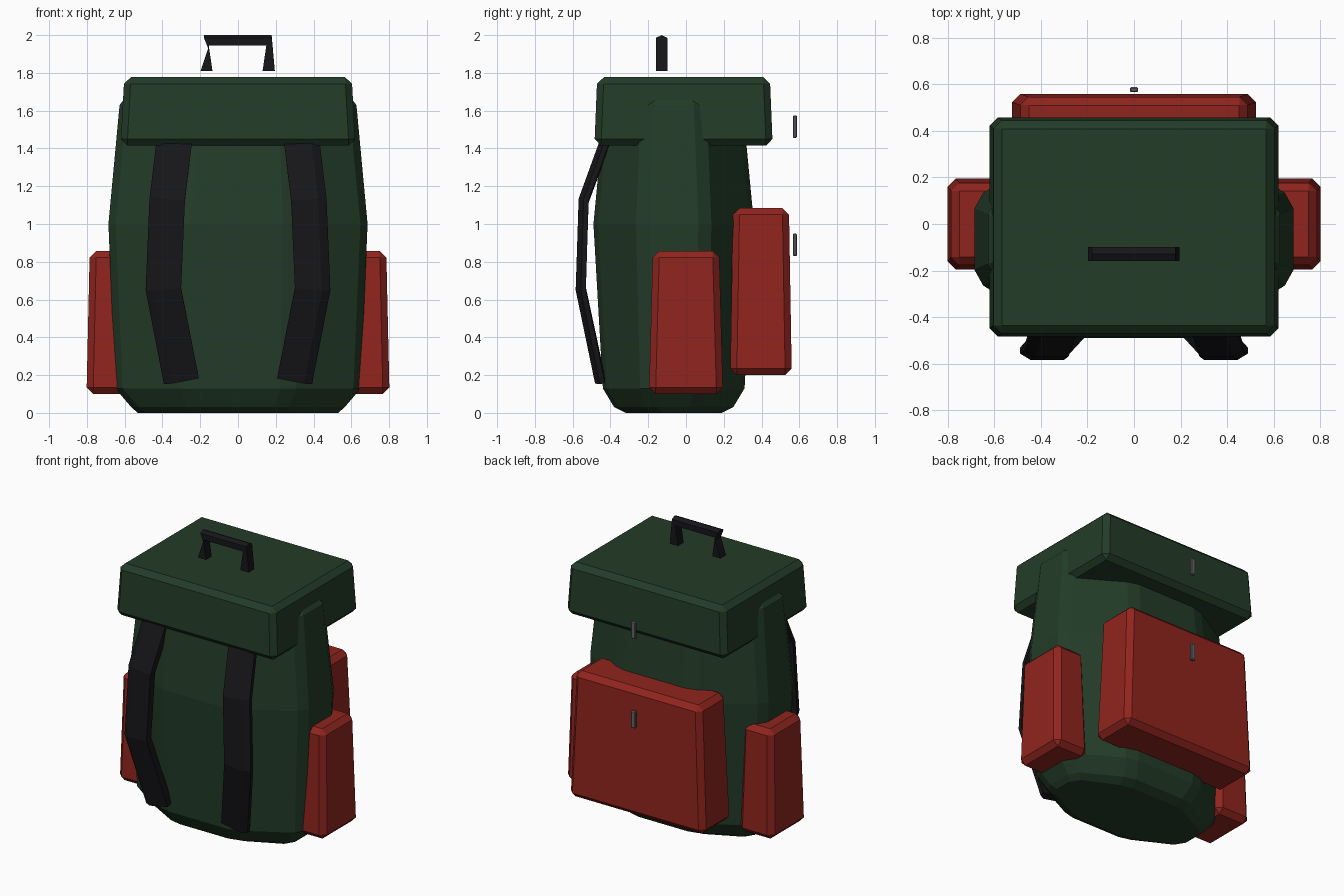
import bpy, bmesh, math
from mathutils import Vector

if "Cube" in bpy.data.objects:
    bpy.data.objects.remove(bpy.data.objects["Cube"])


def material(name, r, g, b):
    m = bpy.data.materials.new(name)
    m.diffuse_color = (r, g, b, 1)
    m.use_nodes = True
    m.node_tree.nodes["Principled BSDF"].inputs["Base Color"].default_value = m.diffuse_color
    return m


GREEN = material("green_canvas", 0.017, 0.045, 0.021)
RED = material("red_canvas", 0.28, 0.018, 0.013)
BLACK = material("black_webbing", 0.008, 0.008, 0.010)
GREY = material("grey_metal", 0.13, 0.13, 0.14)


def loft(name, rings, mat, bevel=0):
    """Skin a list of equal-length point rings, cap both ends."""
    bm = bmesh.new()
    vs = [[bm.verts.new(p) for p in r] for r in rings]
    n = len(vs[0])
    for a, b in zip(vs, vs[1:]):
        for i in range(n):
            j = (i + 1) % n
            bm.faces.new((a[i], a[j], b[j], b[i]))
    bm.faces.new(vs[0][::-1])
    bm.faces.new(vs[-1])
    bmesh.ops.recalc_face_normals(bm, faces=bm.faces)
    if bevel:
        bmesh.ops.bevel(bm, geom=bm.edges[:], offset=bevel, segments=1,
                        affect='EDGES', profile=0.5)
    me = bpy.data.meshes.new(name)
    bm.to_mesh(me)
    bm.free()
    ob = bpy.data.objects.new(name, me)
    bpy.context.collection.objects.link(ob)
    me.materials.append(mat)
    return ob


def tapered_box(name, centre, z0, z1, bottom, top, mat, bevel=0.035):
    cx, cy = centre
    rings = [[(cx + sx * h[0], cy + sy * h[1], z)
              for sx, sy in ((-1, -1), (1, -1), (1, 1), (-1, 1))]
             for z, h in ((z0, bottom), (z1, top))]
    return loft(name, rings, mat, bevel)


def octagon(z, hx, hy, cut=0.045, cy=-0.065):
    """Octagon ring with each corner trimmed off."""
    k = 0.414
    c = [Vector((x * hx, cy + y * hy, z)) for x, y in
         ((1, -k), (1, k), (k, 1), (-k, 1), (-1, k), (-1, -k), (-k, -1), (k, -1))]
    ring = []
    for i, p in enumerate(c):
        for q in (c[i - 1], c[(i + 1) % 8]):
            ring.append(p + (q - p).normalized() * cut)
    return ring


# main sack
loft("sack", [octagon(*r) for r in (
    (0.0, 0.53, 0.255), (0.03, 0.565, 0.315), (0.13, 0.65, 0.375),
    (1.0, 0.686, 0.425), (1.63, 0.627, 0.365), (1.665, 0.60, 0.34))], GREEN)

# lid
tapered_box("lid", (0, -0.013), 1.415, 1.777, (0.622, 0.472), (0.602, 0.457), GREEN)

# pockets
tapered_box("back_pocket", (0, 0.397), 0.20, 1.085, (0.525, 0.163), (0.487, 0.148), RED)
for side, s in (("left", -1), ("right", 1)):
    tapered_box(side + "_pocket", (s * 0.67, 0.0), 0.10, 0.857,
                (0.132, 0.196), (0.115, 0.176), RED)

# shoulder straps: ribbon swept along a bent path
path = [Vector(p) for p in ((0.33, -0.405, 1.50), (0.375, -0.542, 1.125),
                            (0.395, -0.557, 0.655), (0.30, -0.455, 0.17))]
for side, s in (("left", -1), ("right", 1)):
    rings = []
    for i, p in enumerate(path):
        t = (path[min(i + 1, 3)] - path[max(i - 1, 0)]).normalized()
        w = t.cross(Vector((0, 1, 0))).normalized()
        if w.x < 0:
            w = -w
        d = w.cross(t).normalized()
        if d.y < 0:
            d = -d
        ring = [p + w * a + d * b for a, b in
                ((-0.094, -0.027), (0.05, -0.027), (0.094, 0.0),
                 (0.094, 0.027), (-0.094, 0.027))]
        rings.append([(s * v.x, v.y, v.z) for v in ring])
    loft(side + "_strap", rings, BLACK)

# carry handle
outline = ((-0.18, 2.0), (0.178, 2.0), (0.195, 1.81), (0.13, 1.81), (0.15, 1.945),
           (-0.155, 1.945), (-0.135, 1.81), (-0.198, 1.81), (-0.158, 1.93))
loft("carry_handle", [[(x, y, z - (0.015 if z == 2 and y in (-0.16, -0.098) else 0))
                       for x, z in outline]
                      for y in (-0.16, -0.129, -0.098)], BLACK)

# zip pulls
for name, z in (("lower_zip_pull", 0.89), ("upper_zip_pull", 1.515)):
    tapered_box(name, (0, 0.577), z - 0.06, z + 0.06,
                (0.018, 0.011), (0.018, 0.011), GREY, 0.006)
